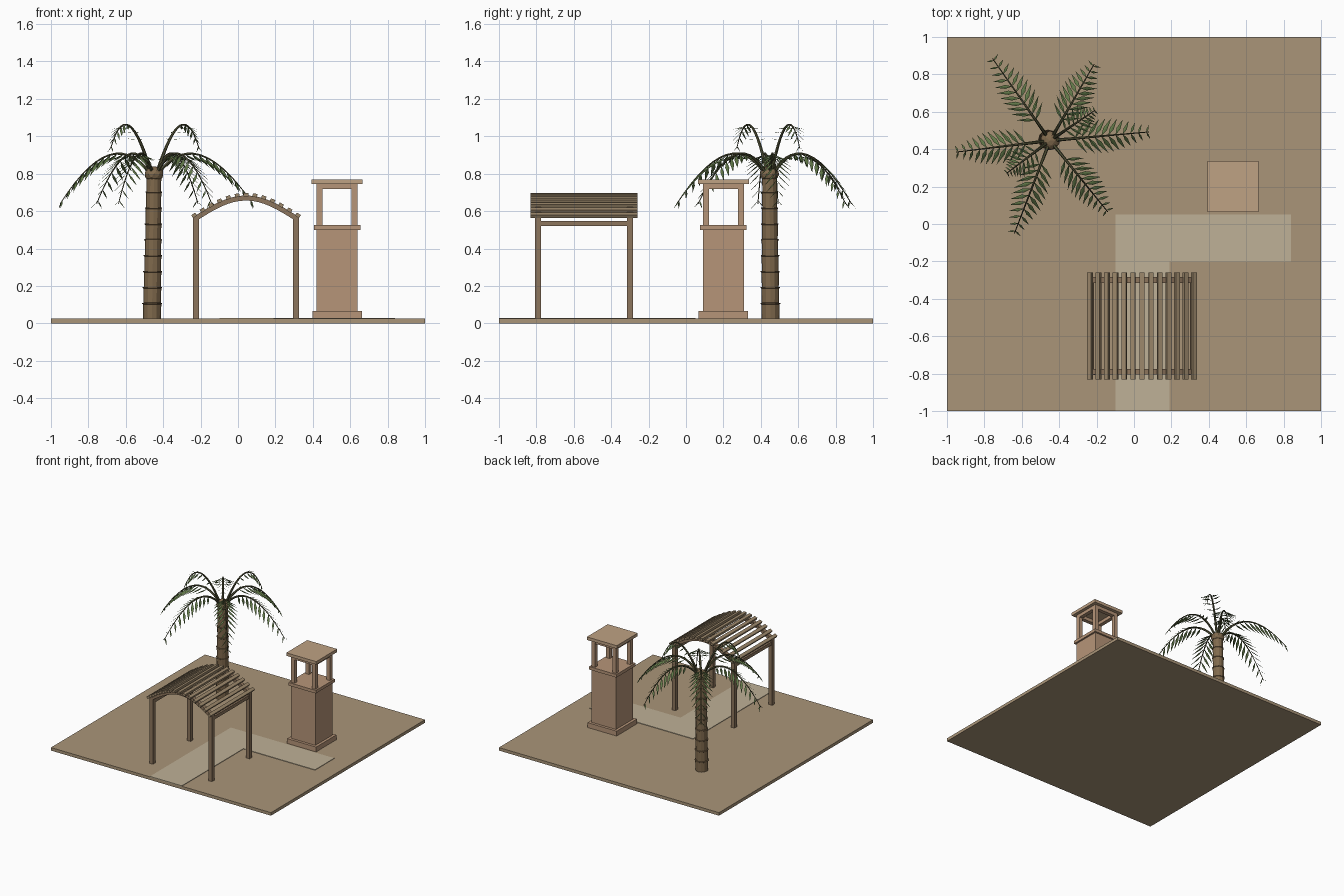
import bpy, bmesh, math
from mathutils import Vector, Matrix

if "Cube" in bpy.data.objects:
    bpy.data.objects.remove(bpy.data.objects["Cube"])


def material(name, rgb):
    m = bpy.data.materials.new(name)
    m.diffuse_color = (*rgb, 1)
    m.use_nodes = True
    m.node_tree.nodes["Principled BSDF"].inputs["Base Color"].default_value = m.diffuse_color
    return m


SAND = material("sand", (0.40, 0.30, 0.19))
PAVING = material("paving", (0.52, 0.44, 0.31))
STONE = material("stone", (0.47, 0.30, 0.19))
CAP = material("cap_stone", (0.52, 0.36, 0.23))
WOOD = material("wood", (0.27, 0.18, 0.11))
SLAT = material("slat_wood", (0.34, 0.25, 0.15))
BARK = material("bark", (0.22, 0.145, 0.075))
STEM = material("stem", (0.09, 0.09, 0.04))
LEAF = material("leaf", (0.12, 0.19, 0.065))


def finish(name, bm, mat):
    me = bpy.data.meshes.new(name)
    bm.to_mesh(me)
    bm.free()
    me.materials.append(mat)
    ob = bpy.data.objects.new(name, me)
    bpy.context.collection.objects.link(ob)
    return ob


def box(name, x, y, z, mat, tilt=0):
    """x, y, z are (min, max) ranges; tilt turns about the y axis."""
    bm = bmesh.new()
    size = [b - a for a, b in (x, y, z)]
    mid = [(a + b) / 2 for a, b in (x, y, z)]
    m = Matrix.Translation(mid) @ Matrix.Rotation(tilt, 4, 'Y') @ Matrix.Diagonal((*size, 1))
    bmesh.ops.create_cube(bm, size=1, matrix=m)
    return finish(name, bm, mat)


def around(c, half):
    return (c - half, c + half)


def loft(bm, rings):
    """Skin a list of closed point rings and cap both ends."""
    loops = [[bm.verts.new(p) for p in r] for r in rings]
    n = len(loops[0])
    for a, b in zip(loops, loops[1:]):
        for i in range(n):
            j = (i + 1) % n
            bm.faces.new((a[i], a[j], b[j], b[i]))
    bm.faces.new(loops[0][::-1])
    bm.faces.new(loops[-1])
    bmesh.ops.recalc_face_normals(bm, faces=bm.faces)


# Ground and paths
G = 0.025
box("ground", (-1, 1), (-1, 1), (0, G), SAND)
box("entry_path", (-0.1, 0.19), (-1, -0.2), (G - 0.005, G + 0.004), PAVING)
box("cross_path", (-0.1, 0.84), (-0.2, 0.05), (G - 0.005, G + 0.004), PAVING)

# Tower
TX, TY = 0.53, 0.2
for name, half, z, mat in (("tower_base", 0.132, (G, 0.065), STONE),
                           ("tower_body", 0.11, (0.065, 0.5), STONE),
                           ("tower_ledge", 0.124, (0.5, 0.525), STONE),
                           ("tower_roof", 0.136, (0.745, 0.77), CAP)):
    box(name, around(TX, half), around(TY, half), z, mat)
for s in (-1, 1):
    for t in (-1, 1):
        box("tower_post", around(TX + s * 0.094, 0.016), around(TY + t * 0.094, 0.016),
            (0.525, 0.745), STONE)
    box("tower_lintel_x", around(TX, 0.11), around(TY + s * 0.094, 0.0155), (0.718, 0.745), STONE)
    box("tower_lintel_y", around(TX + s * 0.094, 0.0155), around(TY, 0.11), (0.718, 0.745), STONE)

# Pergola posts and side beams
PX, PY, HX, HY = 0.043, -0.545, 0.268, 0.245
RISE, SPRING = 0.108, 0.562
for s in (-1, 1):
    for t in (-1, 1):
        box("pergola_post", around(PX + s * HX, 0.016), around(PY + t * HY, 0.016),
            (G, 0.575), WOOD)
    box("pergola_side_beam", around(PX + s * HX, 0.012), around(PY, HY), (0.52, 0.547), WOOD)


def arch(t):
    """Point and slope angle on the arch centreline, t from 0 to 1."""
    slope = math.pi * RISE * math.cos(math.pi * t) / (2 * HX)
    return PX + HX * (2 * t - 1), SPRING + RISE * math.sin(math.pi * t), math.atan(slope)


# Pergola arches
for s in (-1, 1):
    rings = []
    for i in range(17):
        x, z, a = arch(i / 16)
        nx, nz = -math.sin(a) * 0.0135, math.cos(a) * 0.0135
        y0, y1 = around(PY + s * HY, 0.0155)
        rings.append([(x - nx, y0, z - nz), (x - nx, y1, z - nz),
                      (x + nx, y1, z + nz), (x + nx, y0, z + nz)])
    bm = bmesh.new()
    loft(bm, rings)
    finish("pergola_arch", bm, WOOD)

# Roof slats
for i in range(13):
    x, z, a = arch(i / 12)
    box("roof_slat", around(x - math.sin(a) * 0.018, 0.0125), around(PY, 0.286),
        around(z + math.cos(a) * 0.018, 0.0095), SLAT, -a)

# Palm trunk with flared ring segments
BASE, TOP = Vector((-0.46, 0.452, G)), Vector((-0.449, 0.446, 0.79))
rings = []
SEG = 9
for i in range(SEG):
    for f, k in ((0.0, 0.93), (0.9, 0.98), (0.93, 1.07), (0.99, 1.07)):
        t = (i + f) / SEG
        c = BASE.lerp(TOP, t)
        r = (0.051 - 0.011 * t) * k
        rings.append([c + Vector((r * math.cos(j * math.tau / 12), r * math.sin(j * math.tau / 12), 0))
                      for j in range(12)])
bm = bmesh.new()
loft(bm, rings)
finish("palm_trunk", bm, BARK)

# Crown
bm = bmesh.new()
bmesh.ops.create_icosphere(bm, subdivisions=2, radius=1,
                           matrix=Matrix.Translation(TOP + Vector((0, 0, 0.008)))
                           @ Matrix.Diagonal((0.052, 0.052, 0.042, 1)))
finish("palm_crown", bm, BARK)


def frond(name, azimuth, reach, ctrl, tip_z, leaf_len, pairs):
    out = Vector((math.cos(azimuth), math.sin(azimuth), 0))
    side = Vector((-out.y, out.x, 0))
    up = Vector((0, 0, 1))
    root = Vector((TOP.x, TOP.y, 0))
    p = [root + out * 0.015 + up * 0.79, root + out * ctrl[0] + up * ctrl[1],
         root + out * reach + up * tip_z]

    def at(t):
        pos = p[0] * (1 - t) ** 2 + p[1] * 2 * t * (1 - t) + p[2] * t * t
        tan = ((p[1] - p[0]) * (1 - t) + (p[2] - p[1]) * t).normalized()
        return pos, tan

    # Tapered stem
    rings = []
    for i in range(15):
        t = i / 14
        c, tan = at(t)
        n = side.cross(tan)
        r = 0.0025 + 0.0075 * (1 - t) ** 1.3
        rings.append([c + (side * math.cos(k * math.tau / 6) + n * math.sin(k * math.tau / 6)) * r
                      for k in range(6)])
    bm = bmesh.new()
    loft(bm, rings)
    finish(name + "_stem", bm, STEM)

    # Paired drooping leaflets, folded along the middle
    bm = bmesh.new()
    for i in range(pairs):
        u = i / (pairs - 1)
        c, tan = at(0.27 + 0.71 * u)
        length = leaf_len * (0.72 + 0.5 * math.sin(math.pi * min(1, u * 0.95 + 0.1)) - 0.22 * u)
        for s in (-1, 1):
            d = (tan * 0.6 + side * s * 0.8 - up * 0.45).normalized()
            w = d.cross(up).normalized() * length * 0.085
            drop = up * length * 0.03
            mid = c + d * length * 0.4
            b, l, e, r = [bm.verts.new(v) for v in
                          (c, mid + w - drop, c + d * length, mid - w - drop)]
            bm.faces.new((b, e, l))
            bm.faces.new((b, r, e))
    finish(name + "_leaflets", bm, LEAF)


# Six spreading fronds and two upright ones
for deg, reach in ((5, 0.53), (60, 0.47), (125, 0.535), (187, 0.505), (249, 0.53), (309, 0.49)):
    frond("long_frond", math.radians(deg), reach, (0.22, 1.085), 0.64, 0.12, 11)
for deg in (34, 217):
    frond("upright_frond", math.radians(deg), 0.29, (0.18, 1.25), 0.935, 0.085, 9)
